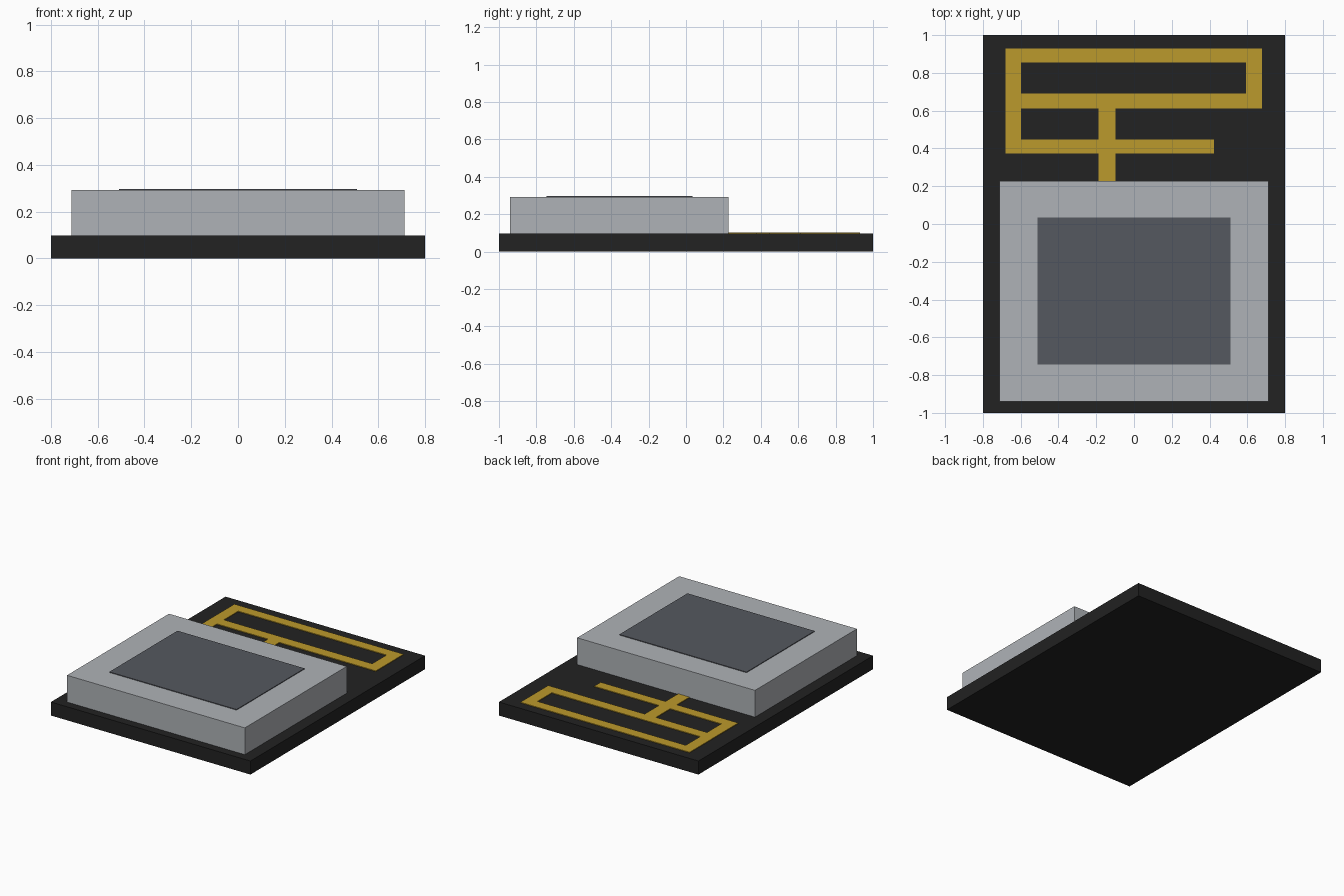
import bpy
import bmesh
from mathutils import Matrix, Vector

cube = bpy.data.objects.get("Cube")
if cube:
    bpy.data.objects.remove(cube, do_unlink=True)


def material(name, rgb, roughness=0.6):
    m = bpy.data.materials.new(name)
    m.use_nodes = True
    m.diffuse_color = (*rgb, 1)
    bsdf = m.node_tree.nodes["Principled BSDF"]
    bsdf.inputs["Base Color"].default_value = (*rgb, 1)
    bsdf.inputs["Roughness"].default_value = roughness
    return m


def boxes(name, rects, z0, z1, mat):
    """One object made of upright boxes, each given as (x0, x1, y0, y1)."""
    bm = bmesh.new()
    for x0, x1, y0, y1 in rects:
        size = Vector((x1 - x0, y1 - y0, z1 - z0))
        centre = Vector((x0 + x1, y0 + y1, z0 + z1)) / 2
        bmesh.ops.create_cube(
            bm, size=1,
            matrix=Matrix.Translation(centre) @ Matrix.Diagonal((*size, 1)))
    mesh = bpy.data.meshes.new(name)
    bm.to_mesh(mesh)
    bm.free()
    mesh.materials.append(mat)
    obj = bpy.data.objects.new(name, mesh)
    bpy.context.collection.objects.link(obj)
    return obj


black = material("board black", (0.016, 0.016, 0.016))
silver = material("shield grey", (0.43, 0.45, 0.475))
slate = material("label dark grey", (0.091, 0.098, 0.115))
gold = material("trace gold", (0.50, 0.32, 0.025))

BOARD_TOP = 0.098
SHIELD_TOP = 0.292

# Circuit board and metal shield can
boxes("circuit_board", [(-0.8, 0.8, -1, 1)], 0, BOARD_TOP, black)
boxes("shield_can", [(-0.713, 0.713, -0.94, 0.228)],
      BOARD_TOP - 0.002, SHIELD_TOP, silver)

# Dark label plate on the shield
boxes("label_plate", [(-0.51, 0.51, -0.745, 0.035)],
      SHIELD_TOP - 0.002, SHIELD_TOP + 0.005, slate)

# Antenna trace: butted strips forming a folded line with a feed
boxes("antenna_trace", [
    (-0.68, -0.597, 0.373, 0.93),     # left-hand riser
    (0.593, 0.677, 0.612, 0.93),      # right-hand riser
    (-0.597, 0.593, 0.855, 0.93),     # outer run
    (-0.597, 0.593, 0.612, 0.69),     # middle run
    (-0.597, 0.423, 0.373, 0.448),    # inner run
    (-0.187, -0.097, 0.448, 0.612),   # feed, upper piece
    (-0.187, -0.097, 0.225, 0.373),   # feed, lower piece
], BOARD_TOP - 0.002, BOARD_TOP + 0.005, gold)
